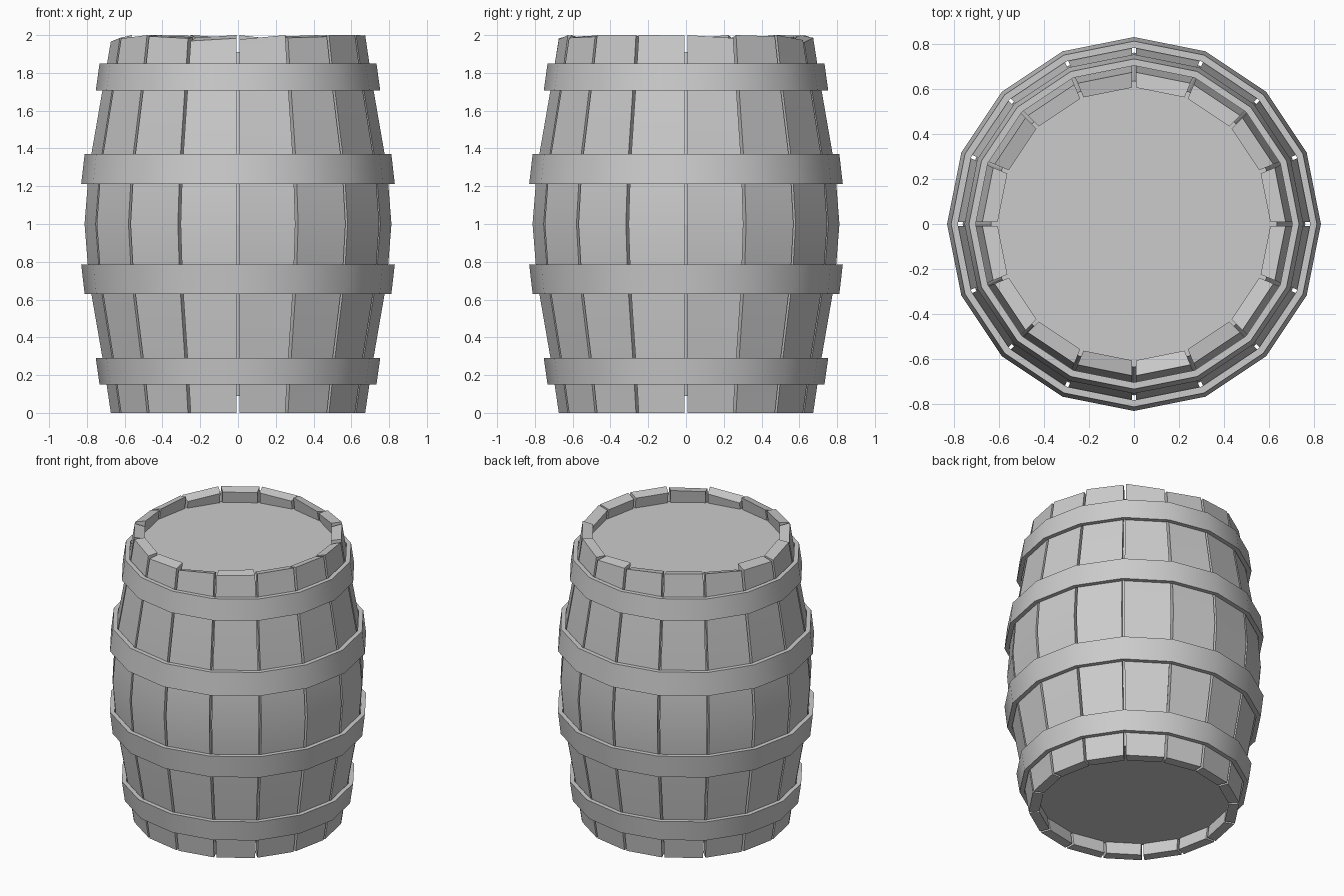
import bpy, bmesh, math, random

if "Cube" in bpy.data.objects:
    bpy.data.objects.remove(bpy.data.objects["Cube"])

random.seed(4)
N = 16
STEP = 2 * math.pi / N
HALF = STEP / 2
THICK = 0.068
GAP = 0.008
# outer bulge of the barrel: (z, corner radius)
PROFILE = [(0, .675), (.25, .712), (.70, .79), (1, .814),
           (1.30, .79), (1.75, .712), (2, .675)]


def radius_at(z):
    for (z0, r0), (z1, r1) in zip(PROFILE, PROFILE[1:]):
        if z0 <= z <= z1:
            return r0 + (r1 - r0) * (z - z0) / (z1 - z0)


def finish(name, bm, smooth=True):
    bmesh.ops.recalc_face_normals(bm, faces=bm.faces)
    me = bpy.data.meshes.new(name)
    bm.to_mesh(me)
    bm.free()
    ob = bpy.data.objects.new(name, me)
    bpy.context.collection.objects.link(ob)
    if smooth:
        bpy.ops.object.select_all(action='DESELECT')
        ob.select_set(True)
        bpy.context.view_layer.objects.active = ob
        bpy.ops.object.shade_smooth_by_angle(angle=math.radians(30))
    return ob


def bridge(bm, a, b):
    n = len(a)
    for i in range(n):
        j = (i + 1) % n
        bm.faces.new((a[i], a[j], b[j], b[i]))


def ring(bm, r, z):
    return [bm.verts.new((r * math.cos(i * STEP), r * math.sin(i * STEP), z))
            for i in range(N)]


# staves: bowed planks with slightly uneven, tilted tops
bm = bmesh.new()
for k in range(N):
    a = (k + .5) * STEP
    ca, sa = math.cos(a), math.sin(a)
    side, depth = random.uniform(-.015, .015), random.uniform(-.012, .012)
    loops = []
    for z, r in PROFILE:
        loop = []
        for inner, s in ((0, -1), (0, 1), (1, 1), (1, -1)):
            rr = r - THICK * inner
            d, w = rr * math.cos(HALF), s * (rr * math.sin(HALF) - GAP)
            zz = z
            if z == 2:
                drop = abs(side) + abs(depth)
                zz = 2 - drop + s * side + (depth if inner else -depth)
            loop.append(bm.verts.new((d * ca - w * sa, d * sa + w * ca, zz)))
        loops.append(loop)
    for lo, hi in zip(loops, loops[1:]):
        bridge(bm, lo, hi)
    bm.faces.new(loops[0])
    bm.faces.new(loops[-1])
finish("staves", bm)

# inner body: closes the gaps and forms the recessed barrel heads
bm = bmesh.new()
zs = [.09] + [z for z, r in PROFILE[1:-1]] + [1.91]
rings = [ring(bm, radius_at(z) - THICK + .015, z) for z in zs]
for lo, hi in zip(rings, rings[1:]):
    bridge(bm, lo, hi)
bm.faces.new(rings[0])
bm.faces.new(rings[-1])
finish("barrel_heads", bm, smooth=False)

# hoops: flared bands (z low, z high, radius low, radius high)
HOOPS = {"bottom_hoop": (.15, .29, .733, .753),
         "lower_hoop": (.63, .785, .812, .83),
         "upper_hoop": (1.213, 1.37, .83, .812),
         "top_hoop": (1.707, 1.85, .753, .733)}
for name, (z0, z1, r0, r1) in HOOPS.items():
    bm = bmesh.new()
    t = .03
    sec = [ring(bm, r0, z0), ring(bm, r1, z1),
           ring(bm, r1 - t, z1), ring(bm, r0 - t, z0)]
    for i in range(4):
        bridge(bm, sec[i], sec[(i + 1) % 4])
    finish(name, bm)
